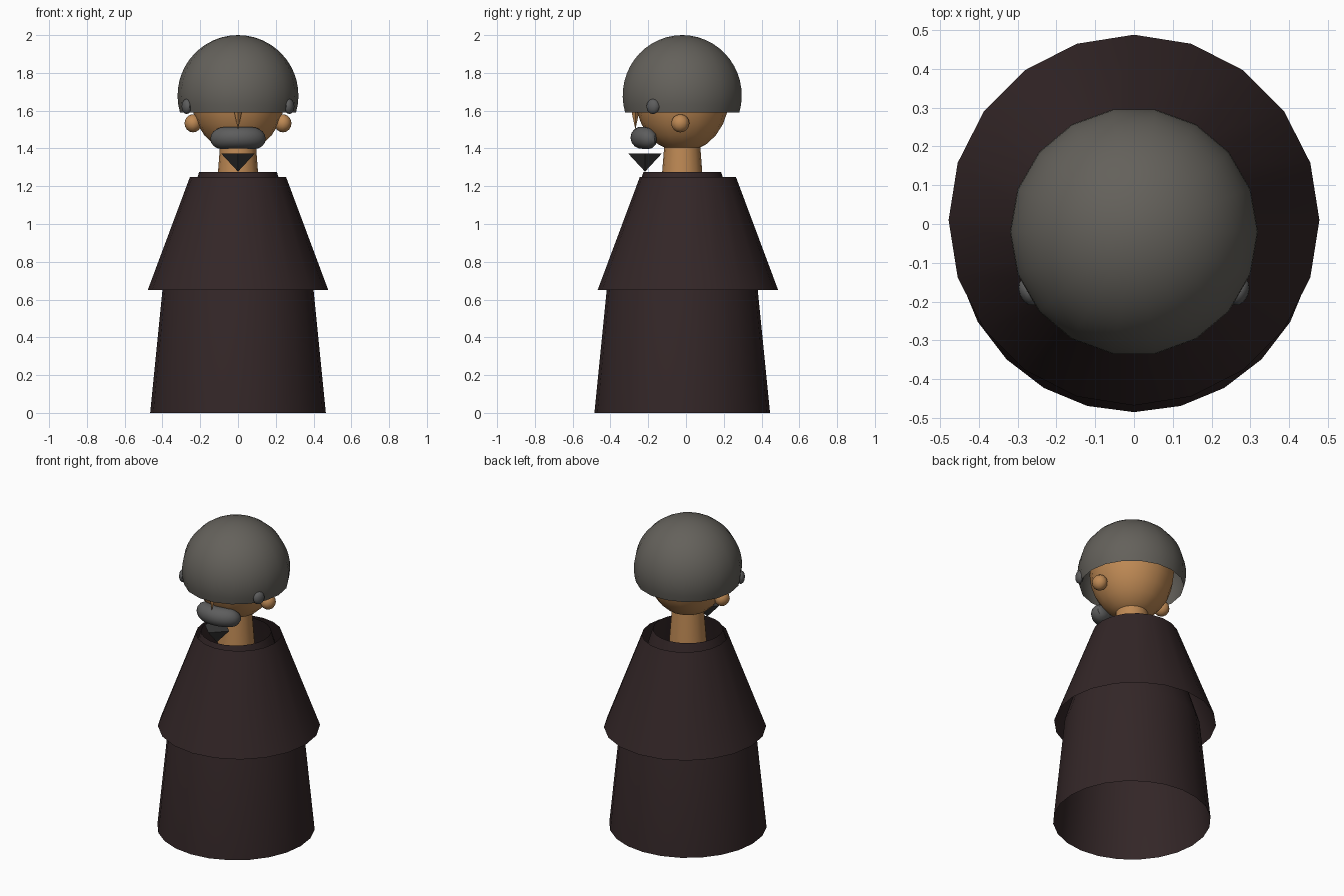
import bpy, bmesh, math
from mathutils import Vector

if "Cube" in bpy.data.objects:
    bpy.data.objects.remove(bpy.data.objects["Cube"])


def material(name, rgb):
    lin = [((c / 255 + 0.055) / 1.055) ** 2.4 for c in rgb]
    m = bpy.data.materials.new(name)
    m.diffuse_color = (*lin, 1)
    m.use_nodes = True
    m.node_tree.nodes["Principled BSDF"].inputs["Base Color"].default_value = m.diffuse_color
    return m


ROBE = material("dark robe cloth", (51, 38, 39))
SKIN = material("skin", (190, 137, 84))
HAIR = material("warm grey hair", (100, 97, 91))
WHISKER = material("grey whiskers", (93, 93, 93))
BEARD = material("charcoal beard", (58, 58, 58))


def finish(name, bm, mat, smooth=40):
    me = bpy.data.meshes.new(name)
    bm.to_mesh(me)
    bm.free()
    ob = bpy.data.objects.new(name, me)
    bpy.context.collection.objects.link(ob)
    me.materials.append(mat)
    if smooth:
        bpy.ops.object.select_all(action='DESELECT')
        ob.select_set(True)
        bpy.context.view_layer.objects.active = ob
        bpy.ops.object.shade_smooth_by_angle(angle=math.radians(smooth))
    return ob


def loft(name, rings, mat, capped=False, smooth=40):
    """Skin a list of equal-length point rings."""
    bm = bmesh.new()
    vs = [[bm.verts.new(p) for p in ring] for ring in rings]
    n = len(vs[0])
    for a, b in zip(vs, vs[1:]):
        for i in range(n):
            j = (i + 1) % n
            bm.faces.new((a[i], a[j], b[j], b[i]))
    if capped:
        bm.faces.new(vs[0][::-1])
        bm.faces.new(vs[-1])
    bmesh.ops.remove_doubles(bm, verts=bm.verts, dist=1e-5)
    if capped:
        bmesh.ops.recalc_face_normals(bm, faces=bm.faces)
    return finish(name, bm, mat, smooth)


def lathe(name, profile, sides, y, mat, capped=False, smooth=40):
    """Turn (radius, z) points about a vertical axis; first corner faces -y."""
    rings = [[(r * math.sin(math.tau * i / sides), y - r * math.cos(math.tau * i / sides), z)
              for i in range(sides)] for r, z in profile]
    return loft(name, rings, mat, capped, smooth)


def ellipsoid(name, centre, size, mat, seg=16, rings=12, turn=0):
    bm = bmesh.new()
    bmesh.ops.create_uvsphere(bm, u_segments=seg, v_segments=rings, radius=1)
    bmesh.ops.scale(bm, vec=size, verts=bm.verts)
    ob = finish(name, bm, mat)
    ob.location = centre
    ob.rotation_euler.z = turn
    return ob


# Open robe and the cape over it
lathe("robe", [(0.465, 0), (0.40, 0.65), (0.206, 1.275)], 24, -0.02, ROBE)
lathe("cape", [(0.478, 0.65), (0.254, 1.25)], 20, 0.01, ROBE)

# Neck and head
lathe("neck", [(0.112, 1.2), (0.094, 1.43)], 16, -0.02, SKIN, capped=True)
ellipsoid("head", (0, -0.02, 1.68), (0.25, 0.25, 0.30), SKIN)

# Bowl of hair: open part sphere, cut at z = 1.59
R, CZ = 0.32, 1.68
low = math.asin(-0.09 / R)
steps = 14
bm = bmesh.new()
angles = [low + (math.pi / 2 - low) * k / steps for k in range(steps)]
SIDES = 18
rows = [[bm.verts.new((R * math.cos(a) * math.cos(math.tau * i / SIDES),
                       -0.02 + R * math.cos(a) * math.sin(math.tau * i / SIDES),
                       CZ + R * math.sin(a))) for i in range(SIDES)] for a in angles]
top = bm.verts.new((0, -0.02, CZ + R))
for a, b in zip(rows, rows[1:]):
    for i in range(SIDES):
        j = (i + 1) % SIDES
        bm.faces.new((a[i], a[j], b[j], b[i]))
for i in range(SIDES):
    bm.faces.new((rows[-1][i], rows[-1][(i + 1) % SIDES], top))
finish("hair_bowl", bm, HAIR)

# Ears and side tufts
for side, s in (("left", -1), ("right", 1)):
    ellipsoid(side + "_ear", (s * 0.238, -0.03, 1.533), (0.045, 0.048, 0.048), SKIN, 12, 8)
    ellipsoid(side + "_tuft", (s * 0.272, -0.175, 1.622), (0.024, 0.037, 0.04), WHISKER, 12, 8,
              turn=-s * 0.4)

# Nose: thin four-sided spike pointing down
lathe("nose", [(0.0, 1.50), (0.028, 1.63)], 4, -0.268, SKIN, capped=False, smooth=0)

# Moustache: thick sausage curved round the face
rings = []
N = 20
for k in range(N + 1):
    u = -1 + 2 * k / N
    t = u * math.radians(80)
    p = Vector((0.112 * math.sin(t), -0.145 - 0.09 * math.cos(t), 1.457 - 0.008 * u * u))
    out = Vector((math.sin(t), -math.cos(t), 0))
    r = 0.059 * max(0.25, (1 - abs(u) ** 6)) ** 0.5
    rings.append([p + out * (r * math.cos(math.tau * i / 14)) +
                  Vector((0, 0, r * math.sin(math.tau * i / 14))) for i in range(14)])
loft("moustache", rings, WHISKER, capped=True, smooth=60)

# Pointed chin beard
lathe("chin_beard", [(0.0, 1.277), (0.088, 1.372)], 4, -0.217, BEARD, smooth=0)
bm = bmesh.new()
bmesh.ops.create_circle(bm, cap_ends=True, segments=4, radius=0.088)
bmesh.ops.translate(bm, vec=(0, -0.217, 1.372), verts=bm.verts)
finish("chin_beard_top", bm, BEARD, 0)
